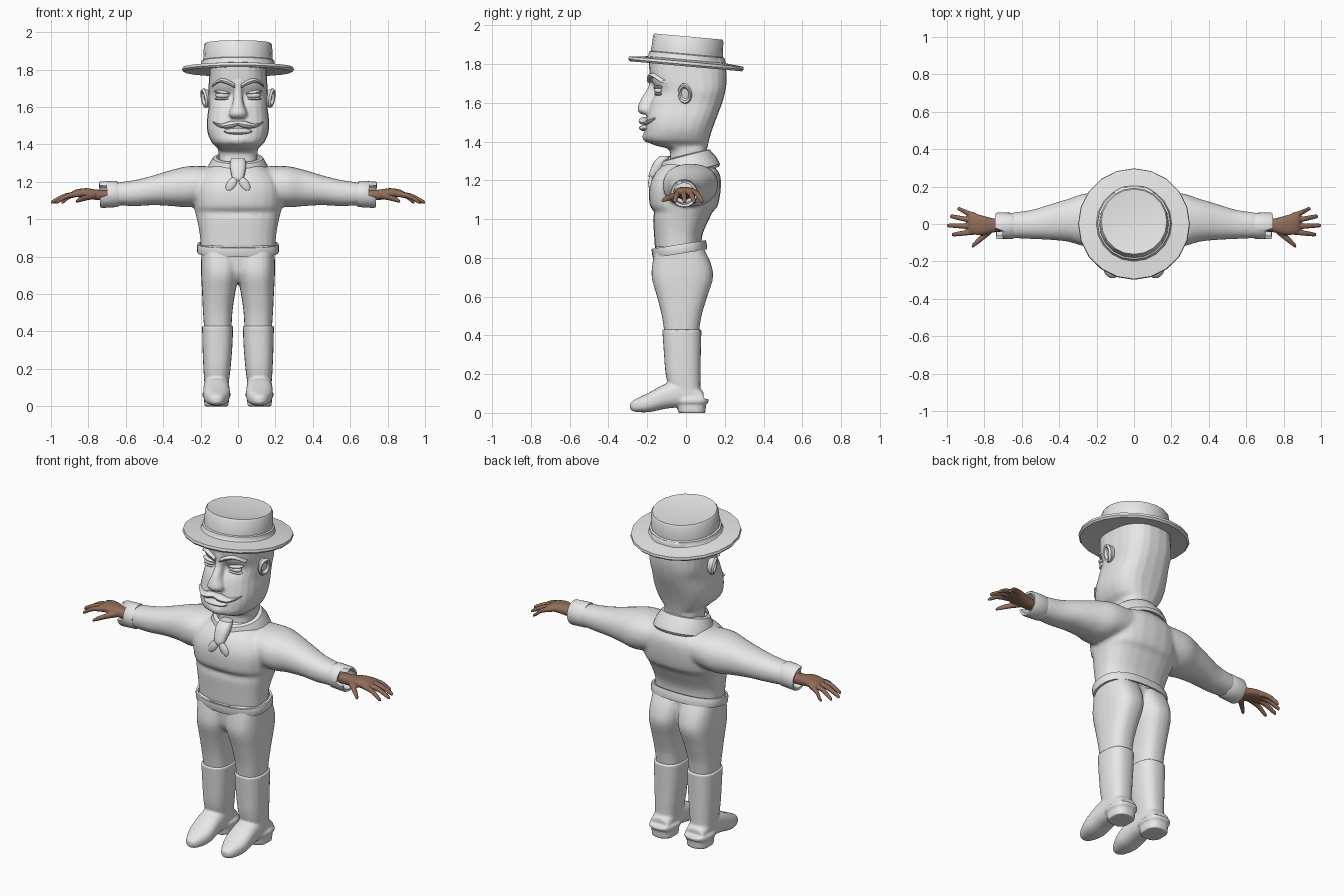
import bpy, bmesh, math
from mathutils import Matrix, Vector

cube = bpy.data.objects.get("Cube")
if cube:
    bpy.data.objects.remove(cube)


def material(name, colour):
    mat = bpy.data.materials.new(name)
    mat.use_nodes = True
    mat.diffuse_color = colour
    mat.node_tree.nodes["Principled BSDF"].inputs["Base Color"].default_value = colour
    return mat


pale = material("pale grey", (0.8, 0.8, 0.8, 1))
brown = material("brown skin", (0.28, 0.15, 0.1, 1))


def spline(rings, steps=4):
    """Smoothly interpolate between the key rings."""
    keys = [Vector(r) for r in rings]
    keys = [keys[0]] + keys + [keys[-1]]
    out = []
    for a, b, c, d in zip(keys, keys[1:], keys[2:], keys[3:]):
        for i in range(steps):
            t = i / steps
            out.append(b + (c - a) * t / 2 + (a * 2 - b * 5 + c * 4 - d) * t * t / 2
                       + (b * 3 - a - c * 3 + d) * t ** 3 / 2)
    return out + [keys[-1]]


def unit_ring(sides, power):
    """Points round a superellipse."""
    for i in range(sides):
        angle = math.tau * i / sides
        c, s = math.cos(angle), math.sin(angle)
        yield (math.copysign(abs(c) ** (2 / power), c), math.copysign(abs(s) ** (2 / power), s))


def skin(bm, loops):
    for low, high in zip(loops, loops[1:]):
        for i in range(len(low)):
            j = (i + 1) % len(low)
            bm.faces.new((low[i], low[j], high[j], high[i]))


def loft(bm, axis, rings, power=2.0, side=1, sides=24):
    """Each ring: position on the axis, then the extents on the other two axes."""
    loops = []
    for t, a0, a1, b0, b1 in spline(rings):
        loop = []
        for u, v in unit_ring(sides, power):
            a = (a0 + a1) / 2 + u * (a1 - a0) / 2
            b = (b0 + b1) / 2 + v * (b1 - b0) / 2
            x, y, z = {"x": (t, a, b), "y": (a, t, b), "z": (a, b, t)}[axis]
            loop.append(bm.verts.new((x * side, y, z)))
        loops.append(loop)
    skin(bm, loops)
    bm.faces.new(loops[0])
    bm.faces.new(loops[-1])


def column(bm, rings, power):
    """Symmetric upright loft: height, half width, front, back."""
    loft(bm, "z", [(z, -w, w, f, b) for z, w, f, b in rings], power)


def lathe(bm, profile, matrix, sides=32, power=2.0, closed=False):
    loops = []
    for r, z in profile:
        loops.append([bm.verts.new(matrix @ Vector((r * u, r * v, z)))
                      for u, v in unit_ring(sides, power)])
    skin(bm, loops + loops[:1] if closed else loops)
    bmesh.ops.remove_doubles(bm, verts=bm.verts, dist=1e-5)


def blob(bm, place, size, turn=0.0):
    matrix = (Matrix.Translation(place) @ Matrix.Rotation(turn, 4, "Y")
              @ Matrix.Diagonal((*size, 1)))
    bmesh.ops.create_uvsphere(bm, u_segments=20, v_segments=12, radius=1, matrix=matrix)


def finish(name, bm, mat=pale, voxel=None, relax=3):
    bmesh.ops.recalc_face_normals(bm, faces=bm.faces)
    mesh = bpy.data.meshes.new(name)
    bm.to_mesh(mesh)
    bm.free()
    mesh.materials.append(mat)
    obj = bpy.data.objects.new(name, mesh)
    bpy.context.collection.objects.link(obj)
    bpy.ops.object.select_all(action="DESELECT")
    obj.select_set(True)
    bpy.context.view_layer.objects.active = obj
    bpy.ops.object.shade_smooth_by_angle(angle=math.radians(40))
    if voxel:
        fuse = obj.modifiers.new("fuse", "REMESH")
        fuse.mode = "VOXEL"
        fuse.voxel_size = voxel
        fuse.use_smooth_shade = True
        soften = obj.modifiers.new("soften", "SMOOTH")
        soften.iterations = relax
    return obj


def placed(place, tilt, scale=(1, 1, 1)):
    return (Matrix.Translation(place) @ Matrix.Rotation(tilt, 4, "X")
            @ Matrix.Diagonal((*scale, 1)))


BOTH = ((1, "left"), (-1, "right"))

# Shirt: torso and both sleeves fused together
bm = bmesh.new()
column(bm, [(.84, .2, -.16, .08), (.92, .205, -.165, .085), (1, .22, -.17, .12),
            (1.04, .23, -.165, .14), (1.07, .235, -.187, .165), (1.16, .24, -.19, .18),
            (1.23, .21, -.165, .175), (1.28, .15, -.12, .14), (1.31, .1, -.09, .12)], 2.5)
for side, _ in BOTH:
    loft(bm, "x", [(.1, -.1, .16, 1.1, 1.28), (.25, -.12, .165, 1.065, 1.285),
                   (.35, -.095, .135, 1.07, 1.265), (.45, -.085, .105, 1.075, 1.235),
                   (.55, -.08, .075, 1.07, 1.21), (.66, -.075, .06, 1.075, 1.195)], 2.2, side)
finish("shirt", bm, voxel=.011, relax=4)

# Trousers: pelvis core and two legs
bm = bmesh.new()
column(bm, [(.66, .06, -.11, .04), (.72, .13, -.15, .07), (.86, .19, -.16, .08)], 2.4)
for side, _ in BOTH:
    loft(bm, "z", [(.4, .035, .18, -.11, .065), (.5, .03, .187, -.125, .08),
                   (.6, .016, .192, -.15, .11), (.7, -.004, .197, -.177, .14),
                   (.78, -.01, .197, -.172, .125), (.86, -.01, .195, -.155, .085)], 2.5, side)
finish("trousers", bm, voxel=.009)

# Belt
bm = bmesh.new()
lathe(bm, [(.93, -.024), (.985, -.024), (1, -.012), (1, .012), (.985, .024), (.93, .024)],
      placed((0, -.034, .845), .16, (.22, .143, 1)), power=2.5, closed=True)
finish("belt", bm)

for side, word in BOTH:
    # Boot: shaft, pointed foot and heel
    bm = bmesh.new()
    loft(bm, "z", [(.05, .055, .178, -.06, .085), (.12, .05, .18, -.085, .075),
                   (.2, .04, .185, -.105, .075), (.32, .03, .19, -.115, .077),
                   (.43, .026, .192, -.123, .08)], 2.5, side)
    loft(bm, "y", [(-.288, .1, .13, .02, .05), (-.265, .075, .155, .006, .068),
                   (-.19, .045, .183, .004, .105), (-.1, .045, .185, .022, .152),
                   (0, .05, .18, .03, .17), (.09, .055, .175, .02, .11)], 2.5, side)
    loft(bm, "z", [(0, .05, .18, -.04, .1), (.055, .048, .182, -.05, .105)], 2.6, side)
    loft(bm, "z", [(.052, .04, .19, -.06, .117), (.072, .04, .19, -.06, .117)], 2.6, side)
    finish(word + "_boot", bm, voxel=.007, relax=2)

    # Turned cuff with a split at the front
    bm = bmesh.new()
    matrix = (Matrix.Translation((side * .69, -.01, 1.133))
              @ Matrix.Rotation(side * math.radians(93), 4, "Y"))
    lathe(bm, [(.052, -.045), (.066, -.05), (.07, -.04), (.071, .04), (.067, .05), (.055, .047)],
          matrix, closed=True)
    for v in bm.verts:
        if abs(v.co.x) > .7 and v.co.y < -.035 and v.co.z > 1.13:
            v.co.x -= side * .04
    finish(word + "_cuff", bm)

    # Hand: palm, four fingers and a thumb
    bm = bmesh.new()
    loft(bm, "x", [(.68, -.04, .025, 1.1, 1.155), (.75, -.045, .03, 1.102, 1.158),
                   (.81, -.06, .045, 1.112, 1.166), (.86, -.055, .057, 1.118, 1.16),
                   (.885, -.045, .052, 1.122, 1.15)], 2.4, side)
    for base, tip, reach in ((-.042, -.056, .975), (-.012, -.008, 1), (.018, .04, .985),
                             (.044, .08, .945)):
        mid = (base + tip) / 2
        loft(bm, "x", [(.845, base - .015, base + .015, 1.12, 1.152),
                       ((.85 + reach) / 2, mid - .014, mid + .014, 1.11, 1.138),
                       (reach - .012, tip - .011, tip + .011, 1.084, 1.106),
                       (reach, tip - .005, tip + .005, 1.082, 1.094)], 2, side, 12)
    loft(bm, "x", [(.765, -.055, -.015, 1.108, 1.145), (.81, -.09, -.05, 1.1, 1.132),
                   (.85, -.12, -.09, 1.09, 1.115), (.868, -.13, -.112, 1.087, 1.1)], 2, side, 12)
    finish(word + "_hand", bm, brown, voxel=.0045, relax=2)

    # Ear
    bm = bmesh.new()
    matrix = (Matrix.Translation((side * .175, -.005, 1.648))
              @ Matrix.Rotation(-side * math.radians(18), 4, "Z")
              @ Matrix.Rotation(side * math.radians(100), 4, "Y")
              @ Matrix.Diagonal((1.2, .85, 1, 1)))
    lathe(bm, [(0, 0), (.022, 0), (.03, .012), (.039, .014), (.045, .002), (.03, -.03)], matrix)
    finish(word + "_ear", bm)

    # Eye with heavy lids
    bm = bmesh.new()
    blob(bm, (side * .08, -.14, 1.662), (.04, .024, .018))
    finish(word + "_eye", bm)
    bm = bmesh.new()
    blob(bm, (side * .08, -.138, 1.678), (.048, .03, .011), -side * .12)
    blob(bm, (side * .08, -.138, 1.644), (.045, .026, .008))
    finish(word + "_eyelids", bm)

    # Slanted eyebrow
    bm = bmesh.new()
    loft(bm, "x", [(.015, -.2, -.16, 1.7, 1.722), (.06, -.2, -.16, 1.722, 1.748),
                   (.1, -.182, -.14, 1.73, 1.75), (.14, -.135, -.1, 1.705, 1.716)], 2, side, 12)
    finish(word + "_eyebrow", bm)

    # Half of the moustache, curling up at the tip
    bm = bmesh.new()
    loft(bm, "x", [(0, -.235, -.19, 1.5, 1.525), (.04, -.245, -.19, 1.487, 1.525),
                   (.08, -.23, -.175, 1.487, 1.511), (.11, -.203, -.165, 1.497, 1.513),
                   (.135, -.175, -.155, 1.516, 1.523)], 2, side, 12)
    finish(word + "_moustache", bm)

    # Loose end of the neckerchief
    bm = bmesh.new()
    blob(bm, (side * .035, -.182, 1.187), (.024, .013, .043), -side * .6)
    finish(word + "_scarf_end", bm)

# Head: skull, jaw and neck, with nose and chin fused in
bm = bmesh.new()
column(bm, [(1.27, .1, -.09, .1), (1.355, .105, -.085, .108), (1.38, .11, -.16, .113),
            (1.41, .14, -.212, .12), (1.46, .162, -.213, .135), (1.52, .167, -.205, .157),
            (1.6, .158, -.185, .187), (1.66, .16, -.155, .203), (1.72, .157, -.182, .21),
            (1.8, .152, -.192, .205), (1.83, .15, -.19, .2)], 2.7)
loft(bm, "z", [(1.54, -.038, .038, -.23, -.15), (1.565, -.05, .05, -.25, -.15),
               (1.62, -.03, .03, -.232, -.14), (1.68, -.023, .023, -.195, -.13),
               (1.74, -.035, .035, -.19, -.13)], 2.2)
blob(bm, (0, -.19, 1.425), (.06, .035, .032))
finish("head", bm, voxel=.0075, relax=2)

bm = bmesh.new()
blob(bm, (0, -.208, 1.47), (.075, .034, .017))
finish("lower_lip", bm)

# Neckerchief: draped collar and knot
bm = bmesh.new()
lathe(bm, [(.1, .03), (.115, .045), (.135, .04), (.16, -.005), (.17, -.045), (.16, -.058),
           (.13, -.04), (.1, -.01)], placed((0, .008, 1.288), .25, (1, .95, 1)), closed=True)
finish("collar", bm)
bm = bmesh.new()
loft(bm, "z", [(1.205, -.024, .024, -.188, -.15), (1.23, -.034, .034, -.192, -.13),
               (1.29, -.043, .043, -.168, -.1), (1.325, -.036, .036, -.135, -.08)], 2.6)
finish("scarf_knot", bm)

# Flat straw hat, tilted back
bm = bmesh.new()
lathe(bm, [(0, 0), (.17, -.004), (.29, -.014), (.299, -.004), (.296, .01), (.202, .02),
           (.197, .026), (.195, .046), (.186, .05), (.182, .13), (.175, .14), (.16, .138),
           (0, .122)], placed((0, 0, 1.802), -.09), sides=20)
finish("hat", bm)
